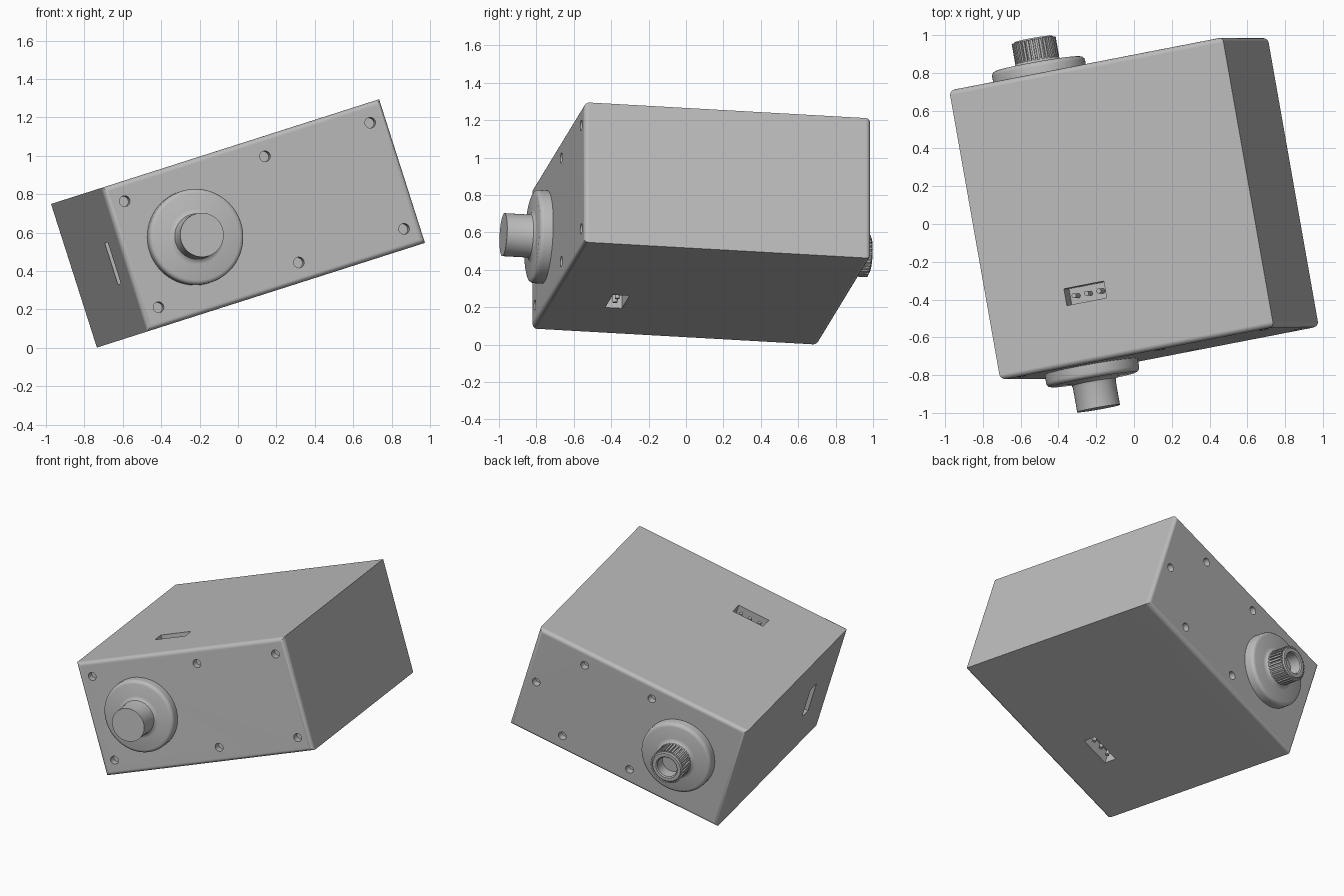
import bpy, bmesh, math
from mathutils import Matrix, Vector

cube = bpy.data.objects.get("Cube")
if cube:
    bpy.data.objects.remove(cube, do_unlink=True)

# Tilted pose of the whole assembly
axis_x = Vector((0.937, 0.182, 0.299)).normalized()
axis_z = Vector((-0.304, 0, 0.953))
axis_z = (axis_z - axis_x * axis_z.dot(axis_x)).normalized()
axis_y = axis_z.cross(axis_x)
POSE = Matrix.Translation((0, 0.082, 0.648)) @ Matrix((axis_x, axis_y, axis_z)).transposed().to_4x4()

WIDTH, DEPTH, HEIGHT = 1.545, 1.56, 0.785
SHAFT_X = -WIDTH / 4
SLOT_Y = -0.415
SLOT_DEPTH = 0.09

grey = bpy.data.materials.new("plain grey")
grey.use_nodes = True
grey.diffuse_color = (0.5, 0.5, 0.5, 1)
grey.node_tree.nodes["Principled BSDF"].inputs["Base Color"].default_value = (0.5, 0.5, 0.5, 1)


def finish(name, bm, smooth=True):
    bmesh.ops.recalc_face_normals(bm, faces=bm.faces)
    mesh = bpy.data.meshes.new(name)
    bm.to_mesh(mesh)
    bm.free()
    mesh.materials.append(grey)
    obj = bpy.data.objects.new(name, mesh)
    bpy.context.collection.objects.link(obj)
    obj.matrix_world = POSE
    if smooth:
        smooth_object(obj)
    return obj


def smooth_object(obj):
    bpy.ops.object.select_all(action='DESELECT')
    obj.select_set(True)
    bpy.context.view_layer.objects.active = obj
    bpy.ops.object.shade_smooth_by_angle(angle=math.radians(35))


def box(bm, size, matrix):
    bmesh.ops.create_cube(bm, size=1, matrix=matrix @ Matrix.Diagonal((*size, 1)))


def rod(bm, radius, length, matrix, sides=24):
    bmesh.ops.create_cone(bm, cap_ends=True, segments=sides, radius1=radius,
                          radius2=radius, depth=length, matrix=matrix)


def lathe(name, profile, side):
    # Spin (radius, distance) points about the shaft axis
    bm = bmesh.new()
    verts = [bm.verts.new((SHAFT_X + r, side * d, 0)) for r, d in profile]
    edges = [bm.edges.new(pair) for pair in zip(verts, verts[1:])]
    bmesh.ops.spin(bm, geom=verts + edges, cent=(SHAFT_X, 0, 0), axis=(0, 1, 0),
                   angle=2 * math.pi, steps=64, use_merge=True)
    bmesh.ops.remove_doubles(bm, verts=bm.verts, dist=0.0001)
    return finish(name, bm)


# Housing, with rounded front and back rims
bm = bmesh.new()
box(bm, (WIDTH, DEPTH, HEIGHT), Matrix.Identity(4))
rims = [e for e in bm.edges if abs(e.verts[0].co.y - e.verts[1].co.y) < 0.01]
bmesh.ops.bevel(bm, geom=rims, offset=0.028, segments=5, profile=0.5, affect='EDGES')
housing = finish("housing", bm, smooth=False)

# Connector slots on the top, bottom and right; local z points outward
slots = {
    "top": Matrix.Translation((-0.225, SLOT_Y, HEIGHT / 2)),
    "bottom": Matrix.Translation((-0.225, SLOT_Y, -HEIGHT / 2)) @ Matrix.Rotation(math.pi, 4, 'Y'),
    "right": Matrix.Translation((-WIDTH / 2, SLOT_Y, 0)) @ Matrix.Rotation(-math.pi / 2, 4, 'Y'),
}
cut = bmesh.new()
for frame in slots.values():
    box(cut, (0.225, 0.09, 2 * SLOT_DEPTH), frame)

# Screw holes
TURN = Matrix.Rotation(math.pi / 2, 4, 'X')
front_holes = [(x, z) for x in (-0.68, 0.1, 0.685) for z in (-0.29, 0.29)]
back_holes = [(x, z) for x in (-0.093, 0.407) for z in (-0.29, 0.29)] + [(0.685, 0)]
for y, holes in ((-DEPTH / 2, front_holes), (DEPTH / 2, back_holes)):
    for x, z in holes:
        rod(cut, 0.028, 0.1, Matrix.Translation((x, y, z)) @ TURN)
cutter = finish("cutter", cut, smooth=False)
cutter.hide_render = True

mod = housing.modifiers.new("cuts", 'BOOLEAN')
mod.operation = 'DIFFERENCE'
mod.solver = 'EXACT'
mod.object = cutter
bpy.context.view_layer.update()
depsgraph = bpy.context.evaluated_depsgraph_get()
cut_mesh = bpy.data.meshes.new_from_object(housing.evaluated_get(depsgraph))
housing.modifiers.clear()
housing.data = cut_mesh
housing.data.materials.clear()
housing.data.materials.append(grey)
bpy.data.objects.remove(cutter, do_unlink=True)
smooth_object(housing)
weighted = housing.modifiers.new("flat_normals", 'WEIGHTED_NORMAL')
weighted.keep_sharp = True

# Connector pins
for name, frame in slots.items():
    bm = bmesh.new()
    for x in (-0.07, 0, 0.07):
        rod(bm, 0.013, 0.075, frame @ Matrix.Translation((x, 0, 0.035 - SLOT_DEPTH)), 16)
    finish(name + "_connector_pins", bm)

# Flanges and shafts
flange = [(0, 0.77), (0.25, 0.77), (0.25, 0.825), (0.248, 0.836), (0.241, 0.845),
          (0.228, 0.85), (0.145, 0.85), (0.13, 0.854), (0.119, 0.863)]
lathe("front_flange_and_shaft", flange + [(0.115, 0.878), (0.115, 1.005), (0, 1.005)], -1)
lathe("back_flange_and_shaft", flange + [(0.108, 0.878), (0.108, 0.975), (0.1, 0.985),
      (0.077, 0.985), (0.07, 0.978), (0.07, 0.9), (0, 0.9)], 1)

# Splines around the back shaft
bm = bmesh.new()
RIBS = 32
for i in range(RIBS):
    turn = Matrix.Rotation(2 * math.pi * i / RIBS, 4, 'Y')
    box(bm, (0.016, 0.11, 0.013), Matrix.Translation((SHAFT_X, 0.922, 0)) @ turn @ Matrix.Translation((0.11, 0, 0)))
finish("back_shaft_splines", bm, smooth=False)
